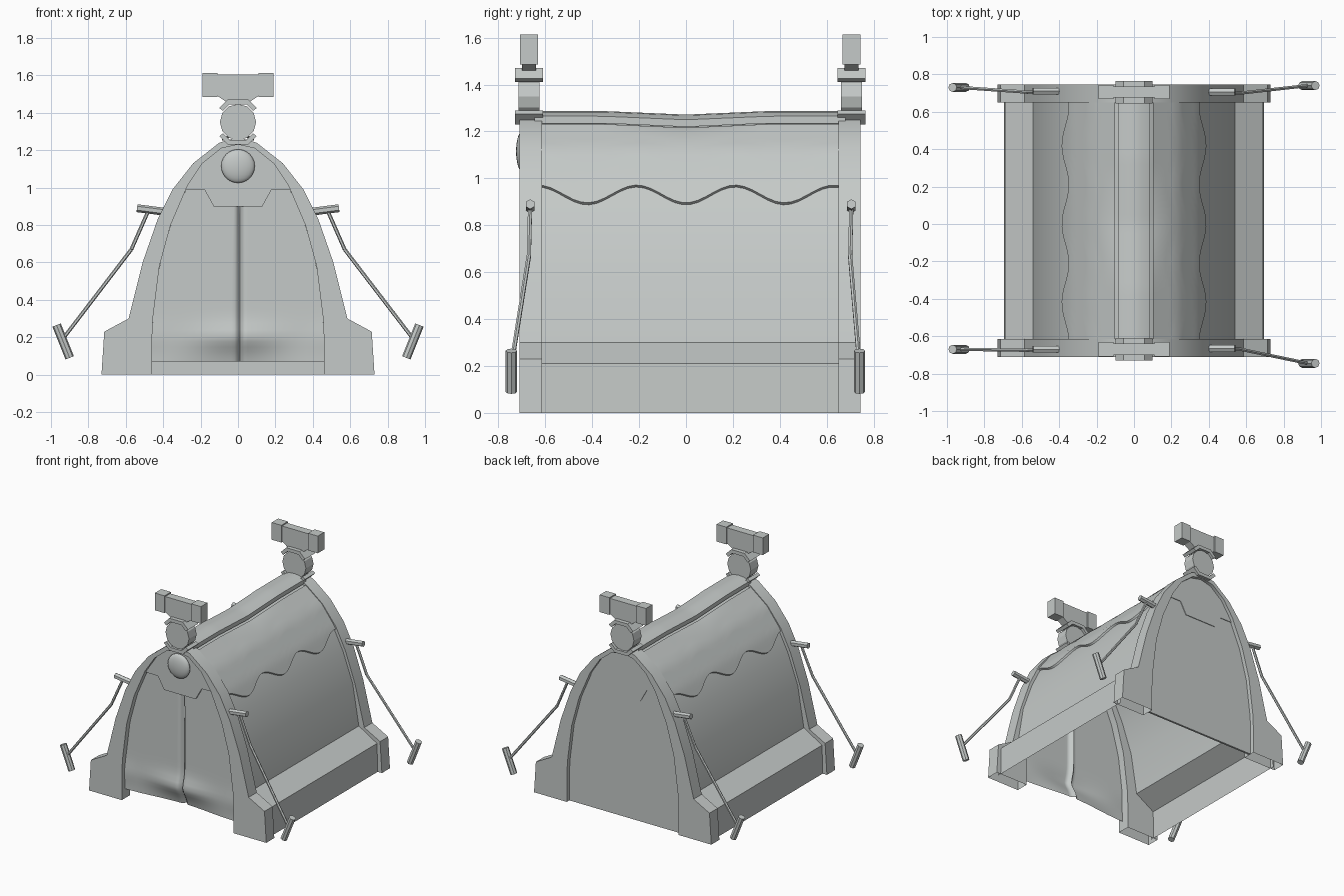
import bpy, bmesh, math
from mathutils import Vector

cube = bpy.data.objects.get("Cube")
if cube:
    bpy.data.objects.remove(cube, do_unlink=True)

canvas = bpy.data.materials.new("pale_grey")
canvas.use_nodes = True
canvas.diffuse_color = (0.56, 0.59, 0.58, 1)
canvas.node_tree.nodes["Principled BSDF"].inputs["Base Color"].default_value = (0.56, 0.59, 0.58, 1)


def finish(name, bm, smooth=None, recalc=True):
    if recalc:
        bmesh.ops.recalc_face_normals(bm, faces=bm.faces[:])
    mesh = bpy.data.meshes.new(name)
    bm.to_mesh(mesh)
    bm.free()
    mesh.materials.append(canvas)
    ob = bpy.data.objects.new(name, mesh)
    bpy.context.collection.objects.link(ob)
    if smooth:
        bpy.ops.object.select_all(action='DESELECT')
        bpy.context.view_layer.objects.active = ob
        ob.select_set(True)
        bpy.ops.object.shade_smooth_by_angle(angle=math.radians(smooth))
    return ob


def mirrored(half):
    """Full outline from a half outline that ends on the centre line."""
    return half + [(-x, z) for x, z in reversed(half) if x > 0]


def sheet(name, rows, smooth=35):
    bm = bmesh.new()
    grid = [[bm.verts.new(p) for p in row] for row in rows]
    for a, b in zip(grid, grid[1:]):
        for i in range(len(a) - 1):
            bm.faces.new((a[i], a[i + 1], b[i + 1], b[i]))
    return finish(name, bm, smooth, False)


def band(name, outer, inner, y0, y1, smooth=None, caps=True):
    """Strip between two outlines in x and z, given depth along y."""
    bm = bmesh.new()
    rings = [[bm.verts.new((x, y, z)) for x, z in line]
             for line, y in ((outer, y0), (outer, y1), (inner, y1), (inner, y0))]
    for a, b in zip(rings, rings[1:] + rings[:1]):
        for i in range(len(a) - 1):
            bm.faces.new((a[i], a[i + 1], b[i + 1], b[i]))
    if caps:
        for k in (0, -1):
            bm.faces.new([r[k] for r in rings])
    return finish(name, bm, smooth)


def prism(name, outline, y0, y1):
    bm = bmesh.new()
    face = bm.faces.new([bm.verts.new((x, y0, z)) for x, z in outline])
    new = bmesh.ops.extrude_face_region(bm, geom=[face])["geom"]
    for v in new:
        if isinstance(v, bmesh.types.BMVert):
            v.co.y = y1
    return finish(name, bm)


def box(name, x0, x1, y0, y1, z0, z1):
    return prism(name, [(x0, z0), (x1, z0), (x1, z1), (x0, z1)], y0, y1)


def rod(name, points, radius, sides, smooth=None):
    """Round bar following a path of points."""
    bm = bmesh.new()
    for a, b in zip(points, points[1:]):
        a, b = Vector(a), Vector(b)
        turn = (b - a).to_track_quat('Z', 'Y').to_matrix().to_4x4()
        turn.translation = (a + b) / 2
        bmesh.ops.create_cone(bm, cap_ends=True, segments=sides, radius1=radius,
                              radius2=radius, depth=(b - a).length, matrix=turn)
    return finish(name, bm, smooth)


def width_at(half, z):
    for (x0, z0), (x1, z1) in zip(half, half[1:]):
        if z0 <= z <= z1 and z1 > z0:
            return x0 + (x1 - x0) * (z - z0) / (z1 - z0)
    return half[-1][0]


outer = [(0.73, 0), (0.715, 0.23), (0.585, 0.30), (0.51, 0.60), (0.43, 0.83),
         (0.35, 0.99), (0.24, 1.13), (0.10, 1.24), (0, 1.27)]
inner = [(0.46, 0), (0.46, 0.18), (0.455, 0.30), (0.42, 0.58), (0.36, 0.80),
         (0.27, 1.01), (0.19, 1.13), (0.09, 1.21), (0, 1.23)]
body = [(0.695, 0), (0.69, 0.21), (0.54, 0.30), (0.49, 0.60), (0.41, 0.82),
        (0.33, 0.98), (0.225, 1.12), (0.09, 1.225), (0, 1.25)]
FRONT, BACK = (-0.71, -0.615), (0.65, 0.745)


def sag(y):
    return 0.015 * max(0, 1 - abs(y) / 0.35)


# Main canvas shell, open underneath
ys = [FRONT[1] - 0.03 + (BACK[0] - FRONT[1] + 0.06) * i / 40 for i in range(41)]
sheet("tent_canvas", [[(x, y, z - (sag(y) if z > 1.2 else 0)) for y in ys]
                      for x, z in mirrored(body)])

# Scalloped overlay hanging from the ridge on each side
for side, label in ((1, "left"), (-1, "right")):
    rows = []
    steps = [0.0, 0.01] + [k / 10 for k in range(1, 11)]
    for t in steps:
        row = []
        for y in ys:
            low = 0.925 - 0.038 * math.cos(2 * math.pi * y / 0.42)
            z = low + (1.225 - low) * t
            lift = 0 if t == 0 else 0.012
            row.append((side * (width_at(body, z) + lift), y,
                        z + lift / 2 - (sag(y) if t > 0.9 else 0)))
        rows.append(row if side > 0 else row[::-1])
    sheet("scalloped_overlay_" + label, rows)

# Ridge strip with a slight sag
rows = [[(x, y, z - sag(y)) for y in ys] for x, z in
        mirrored([(0.085, 1.235), (0.085, 1.265), (0.04, 1.283), (0, 1.287)])]
sheet("ridge_strip", rows)

# End arches with flared feet, panels, valances and finials
valance = mirrored([(0.03, 0.90), (0.13, 0.90), (0.18, 0.99), (0.285, 0.99), (0.27, 1.01),
                    (0.19, 1.13), (0.09, 1.21), (0, 1.23)])
for label, (y0, y1), panel_y in (("front", FRONT, -0.685), ("back", BACK, 0.72)):
    band(label + "_arch", mirrored(outer), mirrored(inner), y0, y1, 28, caps=False)
    prism(label + "_valance", valance, panel_y, panel_y + (0.012 if label == "front" else -0.012))
    mid = (y0 + y1) / 2 - 0.007 if label == "front" else (y0 + y1) / 2 + 0.008

    # Round hub held by two clasps
    rod(label + "_hub", [(0, mid - 0.045, 1.35), (0, mid + 0.045, 1.35)], 0.097, 12)
    lower = [(-0.10, 1.275), (-0.055, 1.23), (0.055, 1.23), (0.10, 1.275)]
    upper = [(-0.08, 1.29), (-0.045, 1.255), (0.045, 1.255), (0.08, 1.29)]
    band(label + "_lower_clasp", lower, upper, mid - 0.06, mid + 0.06)
    band(label + "_upper_clasp", [(x, 2.7 - z) for x, z in lower],
         [(x, 2.7 - z) for x, z in upper], mid - 0.06, mid + 0.06)

    # Crossbar on top with blocky ends
    prism(label + "_crossbar", [(-0.05, 1.45), (0.05, 1.45), (0.11, 1.49), (0.11, 1.605),
                                (-0.11, 1.605), (-0.11, 1.49)], mid - 0.03, mid + 0.03)
    for s in (-1, 1):
        box(label + "_crossbar_end", s * 0.11, s * 0.19, mid - 0.038, mid + 0.038, 1.485, 1.613)

# Flat back wall
prism("back_wall", mirrored(inner), 0.715, 0.70)

# Front curtain with a centre seam and a bulging hem
rows = []
for i in range(25):
    z = 0.07 + 0.95 * (i / 24) ** 1.4
    row = []
    for k in range(-16, 17):
        t = k / 16
        x = math.copysign(abs(t) ** 1.7, t) * width_at(inner, z) + 0.01 * (1 - abs(t))
        hem = math.exp(-((z - 0.20) / 0.07) ** 2) * (0.6 + 0.4 * math.cos(9 * x))
        tuck = 0.05 * max(0, 1 - z / 0.2) * (0.5 + 0.5 * math.cos(7 * x))
        seam = 0.03 * math.exp(-((x - 0.01) / 0.012) ** 2)
        row.append((x, -0.67 - 0.025 * hem + tuck + seam, z))
    rows.append(row)
sheet("front_curtain", rows, 60)

# Round badge over the entrance
bm = bmesh.new()
bmesh.ops.create_uvsphere(bm, u_segments=24, v_segments=12, radius=0.09)
for v in bm.verts:
    v.co = (v.co.x, -0.695 + v.co.y * 0.33, v.co.z + 1.115)
finish("round_badge", bm, 40)

# Guy ropes with toggles and ground pegs at the four corners
for s, top_y, peg_y, label in ((-1, -0.67, -0.67, "front_right"), (1, -0.665, -0.745, "front_left"),
                               (-1, 0.71, 0.73, "back_right"), (1, 0.705, 0.74, "back_left")):
    rod("toggle_" + label, [(s * 0.40, top_y, 0.872), (s * 0.54, top_y, 0.89)], 0.021, 6)
    rod("rope_" + label, [(s * 0.48, top_y, 0.875), (s * 0.57, top_y - 0.005, 0.67),
                          (s * 0.93, peg_y, 0.20)], 0.010, 6)
    rod("peg_" + label, [(s * 0.97, peg_y, 0.265), (s * 0.90, peg_y, 0.09)], 0.024, 8)
